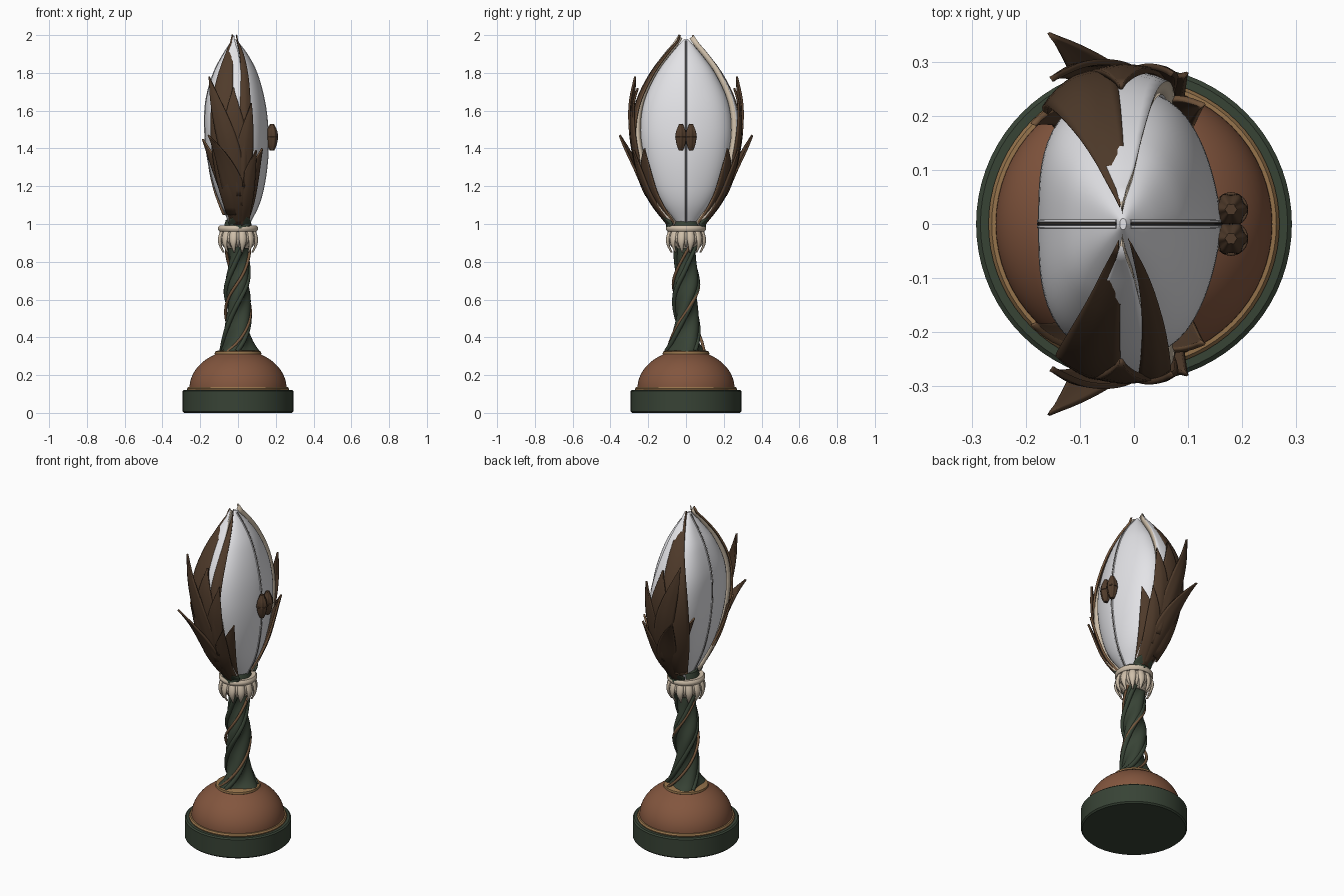
import bpy
import bmesh
from math import sin, cos, pi, radians

old = bpy.data.objects.get("Cube")
if old:
    bpy.data.objects.remove(old, do_unlink=True)


def material(name, *rgb):
    m = bpy.data.materials.new(name)
    m.use_nodes = True
    m.diffuse_color = (*rgb, 1)
    m.node_tree.nodes["Principled BSDF"].inputs["Base Color"].default_value = (*rgb, 1)
    return m


GREEN = material("dark_green", 0.039, 0.056, 0.036)
TERRACOTTA = material("terracotta", 0.225, 0.092, 0.048)
BROWN = material("leaf_brown", 0.08, 0.044, 0.024)
BRONZE = material("bronze_edge", 0.17, 0.092, 0.045)
GOLD = material("antique_gold", 0.3, 0.17, 0.07)
CREAM = material("cream", 0.62, 0.52, 0.4)
WHITE = material("pearl_white", 0.8, 0.8, 0.83)
DARK = material("seam_dark", 0.03, 0.025, 0.02)


def finish(name, bm, mats, angle=40):
    mesh = bpy.data.meshes.new(name)
    bm.to_mesh(mesh)
    bm.free()
    for m in mats:
        mesh.materials.append(m)
    ob = bpy.data.objects.new(name, mesh)
    bpy.context.collection.objects.link(ob)
    bpy.ops.object.select_all(action="DESELECT")
    ob.select_set(True)
    bpy.context.view_layer.objects.active = ob
    bpy.ops.object.shade_smooth_by_angle(angle=radians(angle))
    return ob


def loft(name, point, rows, cols, mat):
    """Closed tube whose surface is point(row fraction, angle)."""
    bm = bmesh.new()
    rings = [[bm.verts.new(point(i / rows, 2 * pi * j / cols)) for j in range(cols)]
             for i in range(rows + 1)]
    for a, b in zip(rings, rings[1:]):
        for j in range(cols):
            k = (j + 1) % cols
            bm.faces.new((a[j], a[k], b[k], b[j]))
    bm.faces.new(rings[0][::-1])
    bm.faces.new(rings[-1])
    bmesh.ops.recalc_face_normals(bm, faces=bm.faces)
    return finish(name, bm, [mat])


def lathe(name, profile, mat, cols=64):
    def point(t, a):
        r, z = profile[round(t * (len(profile) - 1))]
        return r * cos(a), r * sin(a), z
    return loft(name, point, len(profile) - 1, cols, mat)


def tube(name, points, radius, mat):
    cu = bpy.data.curves.new(name, "CURVE")
    cu.dimensions = "3D"
    cu.bevel_depth, cu.bevel_resolution, cu.use_fill_caps = radius, 2, True
    sp = cu.splines.new("POLY")
    sp.points.add(len(points) - 1)
    for p, co in zip(sp.points, points):
        p.co = (*co, 1)
    cu.materials.append(mat)
    ob = bpy.data.objects.new(name, cu)
    bpy.context.collection.objects.link(ob)


def smooth_table(rows, z):
    """Hermite interpolation of rows keyed by their first value."""
    z = min(max(z, rows[0][0]), rows[-1][0])
    i = max(k for k in range(len(rows) - 1) if rows[k][0] <= z)
    a, b = rows[i], rows[i + 1]
    before, after = rows[max(i - 1, 0)], rows[min(i + 2, len(rows) - 1)]
    h = b[0] - a[0]
    t = (z - a[0]) / h
    out = []
    for c in range(1, len(a)):
        m0 = (b[c] - before[c]) / (b[0] - before[0]) * h
        m1 = (after[c] - a[c]) / (after[0] - a[0]) * h
        out.append(a[c] * (1 + 2 * t) * (1 - t) ** 2 + m0 * t * (1 - t) ** 2
                   + b[c] * t * t * (3 - 2 * t) + m1 * t * t * (t - 1))
    return out


# Base, dome and gold trims
lathe("base_disc", [(0.285, 0), (0.293, 0.008), (0.293, 0.115), (0.285, 0.122)], GREEN, 72)
lathe("base_trim", [(0.268, 0.118), (0.27, 0.128), (0.264, 0.137), (0.25, 0.138)], GOLD, 72)
dome = [(0.257 * cos(a), 0.13 + 0.203 * sin(a)) for a in [radians(5 * k) for k in range(13)]]
lathe("dome", dome + [(0.11, 0.318)], TERRACOTTA)
lathe("dome_trim", [(0.115, 0.305), (0.124, 0.313), (0.122, 0.324), (0.105, 0.33)], GOLD)

# Twisted stem with winding vines
STEM = [(0.32, 0.105), (0.36, 0.082), (0.42, 0.066), (0.52, 0.058),
        (0.66, 0.061), (0.8, 0.05), (0.92, 0.06)]
TURN = 8.5


def stem_point(t, a):
    z = 0.32 + 0.6 * t
    r = smooth_table(STEM, z)[0] * (1 + 0.15 * cos(3 * (a - TURN * (z - 0.32))))
    return r * cos(a), r * sin(a), z


loft("stem", stem_point, 48, 36, GREEN)


def vine(name, start, rate, lift, radius, mat):
    pts = []
    for k in range(61):
        z = 0.325 + 0.56 * k / 60
        a = start + (z - 0.32) * rate
        r = smooth_table(STEM, z)[0] + lift
        pts.append((r * cos(a), r * sin(a), z))
    tube(name, pts, radius, mat)


for k in range(3):
    vine(f"stem_vine_{k}", k * 2 * pi / 3 + 0.4, TURN, 0.002, 0.013, GREEN)
for k in range(2):
    vine(f"stem_bronze_vine_{k}", k * pi + 1, 10, 0.008, 0.008, BRONZE)

# Cream collar with hanging petals
lathe("collar_ring", [(0.07, 0.955), (0.098, 0.96), (0.106, 0.97), (0.106, 0.982),
                      (0.098, 0.992), (0.07, 0.988)], CREAM)
lathe("collar_core", [(0.055, 0.87), (0.078, 0.895), (0.09, 0.93), (0.08, 0.965)], CREAM)
lathe("bud_cup", [(0.06, 0.96), (0.075, 0.985), (0.065, 1.02), (0.05, 1.03)], GREEN, 32)


def sheet(name, point, rows, cols, mats, thickness, flip=False):
    """Thin solid made from point(t along, u across from -1 to 1)."""
    bm = bmesh.new()
    g = [[bm.verts.new(point(i / rows, 2 * j / cols - 1)) for j in range(cols + 1)]
         for i in range(rows + 1)]
    for i in range(rows):
        for j in range(cols):
            q = (g[i][j], g[i][j + 1], g[i + 1][j + 1], g[i + 1][j])
            bm.faces.new(q[::-1] if flip else q)
    ob = finish(name, bm, mats, 50)
    mod = ob.modifiers.new("thickness", "SOLIDIFY")
    mod.thickness, mod.offset = thickness, 0
    mod.material_offset_rim = len(mats) - 1


for k in range(24):
    outer = k % 2

    def hanging(t, u, k=k, outer=outer):
        a = 2 * pi * k / 24 + 0.2 * u * sin(pi * (0.35 + 0.64 * t))
        r = 0.084 + 0.008 * outer + 0.02 * sin(pi * t) - 0.012 * t - 0.006 * u * u
        return r * cos(a), r * sin(a), 0.965 - (0.085 + 0.03 * outer) * t
    sheet(f"collar_petal_{k}", hanging, 8, 4, [CREAM], 0.007, True)

# Pearl bud: height, centre x, half width, half depth
BUD = [(1.0, 0.01, 0.05, 0.05), (1.1, 0.01, 0.1, 0.13), (1.2, 0.005, 0.133, 0.185),
       (1.35, -0.002, 0.16, 0.23), (1.5, -0.009, 0.168, 0.247), (1.65, -0.015, 0.156, 0.224),
       (1.8, -0.015, 0.115, 0.153), (1.9, -0.015, 0.063, 0.08), (1.98, -0.02, 0.006, 0.01)]


def bud_radius(z, a):
    """Section is rounder towards the clasp and boxier behind."""
    cx, rx, ry = smooth_table(BUD, z)
    n = 2.4 - 0.6 * cos(a)
    return cx, (abs(cos(a) / rx) ** n + abs(sin(a) / ry) ** n) ** (-1 / n)


def bud_point(z, a, lift=0.0, side=1):
    cx, r = bud_radius(z, a)
    return cx + (r + lift) * cos(a), side * (r + lift) * sin(a), z


loft("bud", lambda t, a: bud_point(1 + 0.98 * t, a), 48, 64, WHITE)

# Seam between the two halves, with slight lips
for label, a in (("left", 0), ("right", pi)):
    line = [bud_point(1.01 + 0.96 * k / 40, a, -0.0005) for k in range(41)]
    tube(f"seam_{label}", line, 0.003, DARK)
    for s in (-1, 1):
        tube(f"seam_lip_{label}_{s}", [(x, y + 0.0055 * s, z) for x, y, z in line], 0.003, WHITE)


def leaf(name, side, a0, a1, z0, z1, width, lift, flare, mats=(BROWN, BROWN), thick=0.011):
    """Pointed leaf that hugs the bud and flares away at its tip."""
    def point(t, u):
        z = z0 + (z1 - z0) * t
        a = radians(a0 + (a1 - a0) * t ** 1.5)
        w = width * max(sin(pi * (0.17 + 0.83 * t)), 0.03) ** 0.95
        off = lift + flare * t ** 3.6 + 0.012 * (1 - abs(u)) * (1 - t)
        a += w * u / max(bud_radius(z, a)[1] + off, 0.08)
        return bud_point(z, a, off, side)
    sheet(name, point, 24, 8, list(mats), thick, side < 0)


# Mirrored sprays: start angle, end angle, bottom, top, half width, lift, tip flare
SPRAY = {
    "broad_leaf": (92, 92, 0.99, 1.72, 0.085, 0.034, 0.025),
    "upper_outer_leaf": (92, 117, 1.15, 1.78, 0.055, 0.038, 0.1),
    "middle_outer_leaf": (92, 113, 1.0, 1.47, 0.06, 0.038, 0.1),
    "low_outer_leaf": (98, 134, 0.99, 1.45, 0.05, 0.018, 0.025),
    "upper_inner_leaf": (88, 73, 1.1, 1.64, 0.05, 0.034, 0.035),
    "low_inner_leaf": (82, 59, 0.99, 1.4, 0.05, 0.018, 0.025),
    "short_inner_leaf": (85, 70, 0.99, 1.39, 0.045, 0.036, 0.03),
}
TRIMMED = (BROWN, BRONZE)
for label, side in (("back", 1), ("front", -1)):
    # Thick pearl petal with a cream edge, standing off the bud
    leaf(f"{label}_pearl_petal", side, 95, 95, 1.0, 1.99, 0.095, 0.018, 0.002,
         (WHITE, CREAM), 0.028)
    leaf(f"{label}_green_sepal", side, 90, 90, 0.975, 1.06, 0.06, 0.04, 0.0, (GREEN,))
    for name, spec in SPRAY.items():
        leaf(f"{label}_{name}", side, *spec, TRIMMED if "low" in name else (BROWN, BROWN))
leaf("back_tall_leaf", 1, 114, 102, 1.05, 2.0, 0.08, 0.038, -0.012, TRIMMED)
leaf("front_tall_leaf", -1, 104, 106, 1.05, 2.0, 0.072, 0.038, -0.012, TRIMMED)
leaf("front_slim_leaf", -1, 84, 70, 1.2, 2.0, 0.03, 0.036, -0.012, TRIMMED)

# Clasp: a pair of ribbed buds on the left seam
CLASP = [(1.39, 0.011), (1.41, 0.02), (1.43, 0.025), (1.46, 0.029),
         (1.49, 0.026), (1.51, 0.018), (1.53, 0.01)]
for s in (-1, 1):
    def clasp_point(t, a, s=s):
        z = 1.39 + 0.14 * t
        r = smooth_table(CLASP, z)[0] * (1 + 0.1 * cos(6 * a))
        return 0.18 + r * cos(a), 0.027 * s + r * sin(a), z
    loft(f"clasp_bud_{s}", clasp_point, 16, 36, BROWN)
    ring = [(0.18 + 0.029 * cos(a), 0.027 * s + 0.029 * sin(a), 1.46)
            for a in [2 * pi * k / 24 for k in range(25)]]
    tube(f"clasp_band_{s}", ring, 0.003, BROWN)
